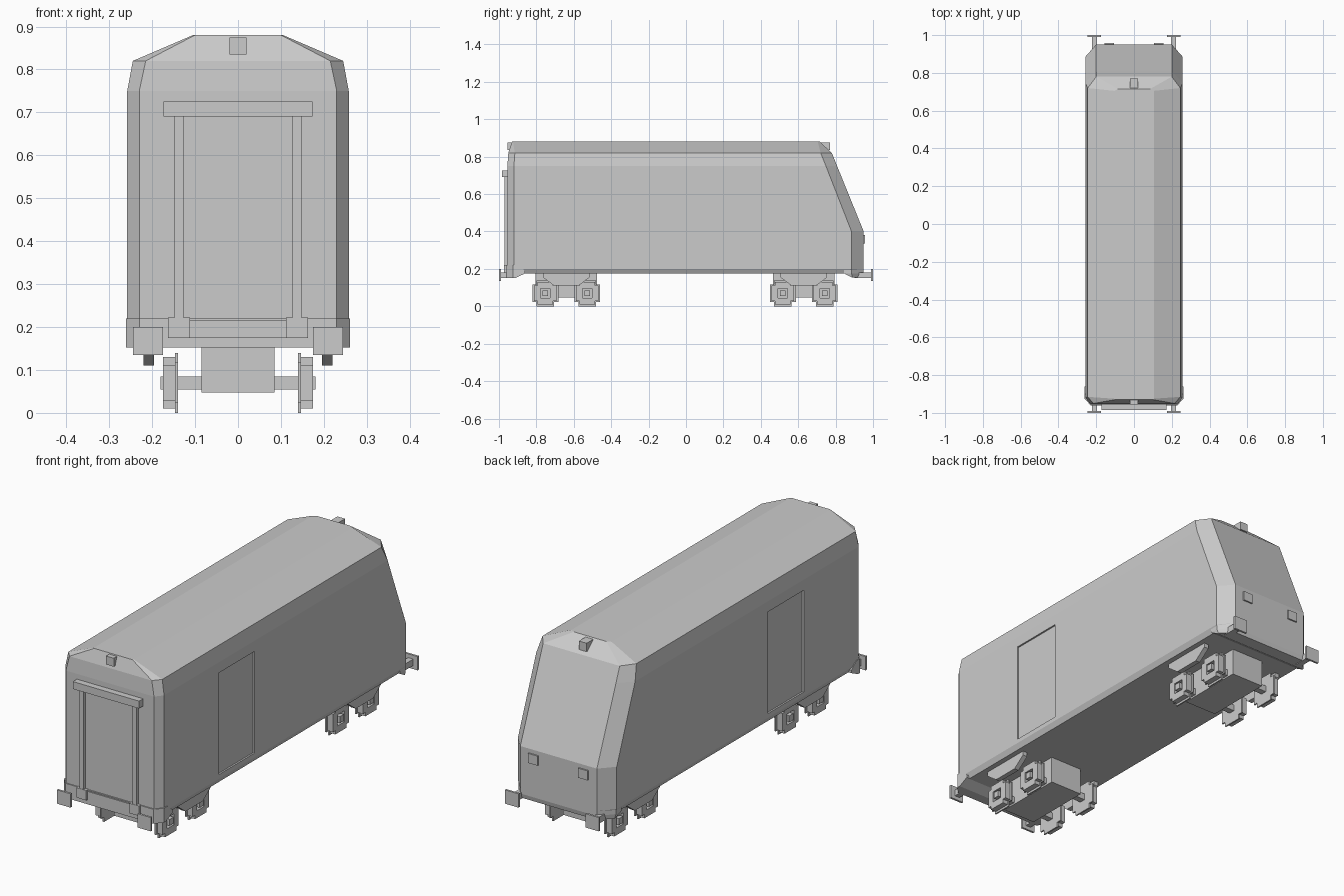
import bpy, bmesh
from mathutils import Vector

grey = bpy.data.materials.new("plain grey")
grey.diffuse_color = (0.6, 0.6, 0.6, 1)


def finish(name, bm):
    bmesh.ops.recalc_face_normals(bm, faces=bm.faces)
    me = bpy.data.meshes.new(name)
    bm.to_mesh(me)
    bm.free()
    me.materials.append(grey)
    ob = bpy.data.objects.new(name, me)
    bpy.context.collection.objects.link(ob)
    return ob


def loft(name, rings):
    """Skin rings of equal length and cap both ends."""
    bm = bmesh.new()
    vs = [[bm.verts.new(p) for p in r] for r in rings]
    n = len(vs[0])
    for a, b in zip(vs, vs[1:]):
        for i in range(n):
            j = (i + 1) % n
            bm.faces.new((a[i], a[j], b[j], b[i]))
    bm.faces.new(vs[0])
    bm.faces.new(vs[-1])
    return finish(name, bm)


def boxes(name, spans, mirror=False):
    """One object of boxes given as x0, x1, y0, y1, z0, z1."""
    bm = bmesh.new()
    spans = list(spans)
    if mirror:
        spans += [(-s[1], -s[0], *s[2:]) for s in spans]
    for x0, x1, y0, y1, z0, z1 in spans:
        verts = bmesh.ops.create_cube(bm, size=1)["verts"]
        bmesh.ops.scale(bm, verts=verts, vec=(x1 - x0, y1 - y0, z1 - z0))
        bmesh.ops.translate(bm, verts=verts,
                            vec=((x0 + x1) / 2, (y0 + y1) / 2, (z0 + z1) / 2))
    return finish(name, bm)


def plan(half, z):
    """Mirror a half outline (front to back) into a ring at height z."""
    return [(x, y, z) for x, y in half] + [(-x, y, z) for x, y in reversed(half)]


# Body shell: height, half width, front x / y / corner y, rear corner y / x / y
levels = [
    (0.175, 0.245, 0.220, -0.945, -0.910, 0.875, 0.195, 0.940),
    (0.200, 0.258, 0.230, -0.955, -0.920, 0.885, 0.200, 0.950),
    (0.400, 0.258, 0.230, -0.955, -0.920, 0.885, 0.200, 0.950),
    (0.750, 0.258, 0.230, -0.955, -0.920, 0.748, 0.200, 0.808),
    (0.820, 0.245, 0.215, -0.950, -0.915, 0.720, 0.200, 0.780),
    (0.880, 0.105, 0.100, -0.930, -0.925, 0.705, 0.085, 0.715),
]
body = loft("body_shell", [
    plan([(fx, fy), (w, fc), (w, rc), (rx, ry)], z)
    for z, w, fx, fy, fc, rc, rx, ry in levels])

# Recessed side doors
cutter = boxes("door_cutter", [(0.250, 0.30, -0.51, -0.245, 0.22, 0.70)], True)
cutter.hide_render = True
cutter.hide_viewport = True
mod = body.modifiers.new("door_recess", "BOOLEAN")
mod.operation = "DIFFERENCE"
mod.solver = "EXACT"
mod.object = cutter

# Buffer beams below each end
loft("front_beam", [
    plan([(0.23, -0.96), (0.261, -0.925), (0.261, -0.91)], 0.152),
    plan([(0.23, -0.96), (0.261, -0.925), (0.261, -0.86)], 0.176),
    plan([(0.23, -0.96), (0.261, -0.925), (0.261, -0.86)], 0.190),
    plan([(0.23, -0.96), (0.261, -0.925), (0.261, -0.90)], 0.220)])
loft("rear_beam", [
    plan([(0.25, 0.885), (0.25, 0.890), (0.195, 0.945)], 0.155),
    plan([(0.255, 0.845), (0.255, 0.885), (0.20, 0.950)], 0.176),
    plan([(0.255, 0.845), (0.255, 0.885), (0.20, 0.950)], 0.200)])

# Buffers at all four corners
boxes("buffers", [
    (0.175, 0.245, -1.0, -0.99, 0.135, 0.200),
    (0.195, 0.222, -0.99, -0.93, 0.152, 0.182),
    (0.175, 0.245, 0.99, 1.0, 0.135, 0.200),
    (0.195, 0.222, 0.90, 0.99, 0.152, 0.182)], True)

# Gangway surround, footplate and steps on the front
boxes("gangway_header", [(-0.173, 0.173, -0.985, -0.95, 0.69, 0.725)])
boxes("gangway_posts", [(0.127, 0.148, -0.970, -0.95, 0.22, 0.69)], True)
boxes("gangway_steps", [(0.112, 0.163, -0.972, -0.95, 0.175, 0.222)], True)
boxes("gangway_footplate", [(-0.112, 0.112, -0.964, -0.95, 0.175, 0.215)])

# Lamps
boxes("front_roof_lamp", [(-0.02, 0.02, -0.955, -0.92, 0.835, 0.875)])
boxes("rear_roof_lamp", [(-0.02, 0.02, 0.72, 0.77, 0.835, 0.875)])
boxes("rear_lamps", [(0.105, 0.155, 0.94, 0.957, 0.335, 0.380)], True)

# Bogies
for label, cy in (("front", -0.64), ("rear", 0.63)):
    boxes(label + "_bogie_frame",
          [(-0.085, 0.085, cy - 0.165, cy + 0.165, 0.047, 0.177)])
    for end, off in (("a", -0.112), ("b", 0.112)):
        y, z = cy + off, 0.07
        boxes(f"{label}_axle_{end}", [(-0.18, 0.18, y - 0.015, y + 0.015, z - 0.015, z + 0.015)])
        # Stepped flange discs and treads with a square hub recess
        parts = [(0.140, 0.147, y - 0.069, y + 0.069, z - 0.047, z + 0.047),
                 (0.140, 0.147, y - 0.047, y + 0.047, z - 0.070, z + 0.069)]
        for s in (-1, 1):
            a, b = sorted((s * 0.026, s * 0.060))
            parts.append((0.147, 0.175, y + a, y + b, z - 0.042, z + 0.042))
            parts.append((0.147, 0.175, y - 0.042, y + 0.042, z + a, z + b))
        boxes(f"{label}_wheels_{end}", parts, True)
    # Tapered suspension hangers
    for side, x0, x1 in (("right", 0.196, 0.220), ("left", -0.220, -0.196)):
        prof = [(-0.125, 0.177), (-0.125, 0.155), (-0.065, 0.110),
                (0.065, 0.110), (0.125, 0.155), (0.125, 0.177)]
        loft(f"{label}_hanger_{side}",
             [[(x, cy + p, z) for p, z in prof] for x in (x0, x1)])
